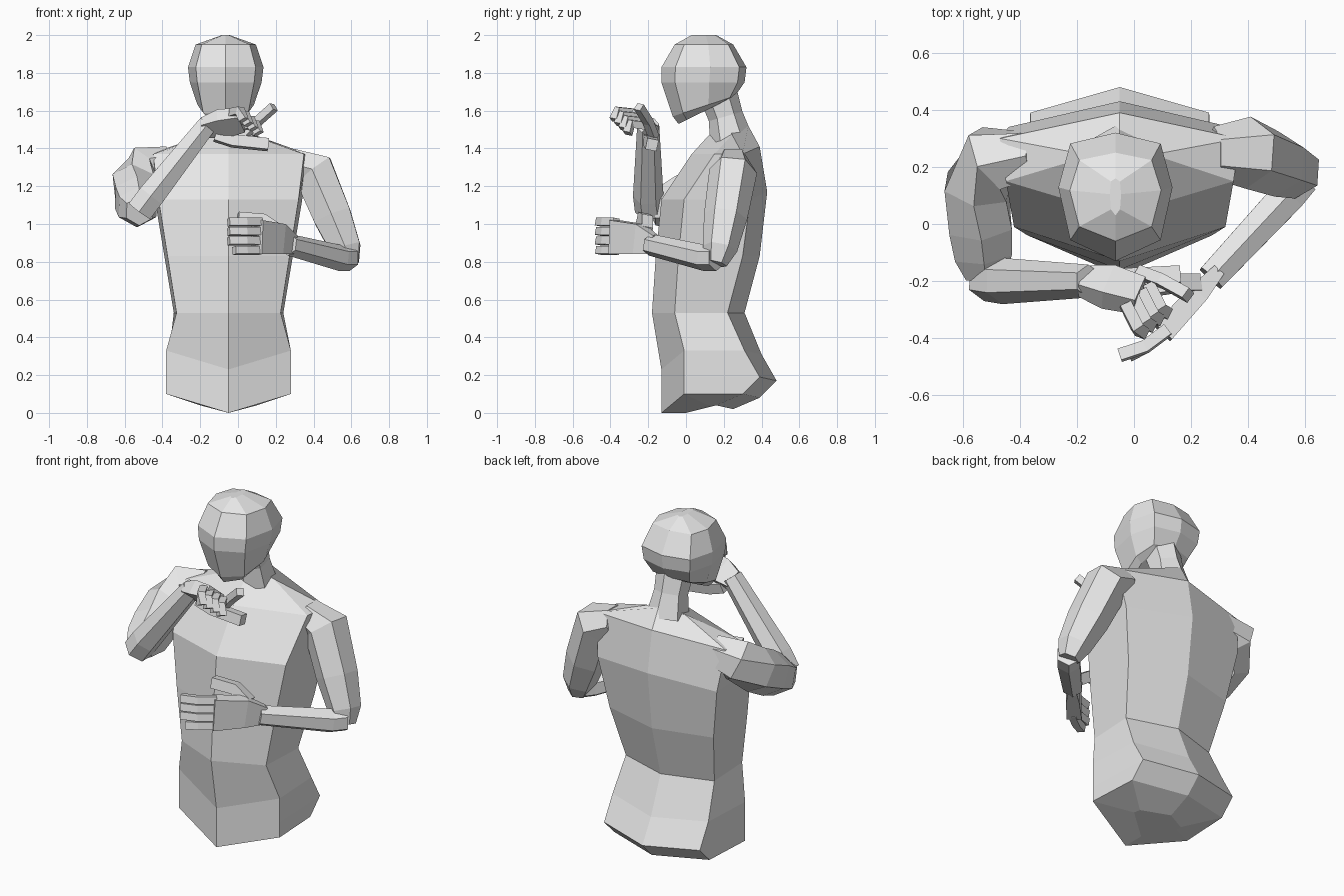
import bpy, bmesh, math
from mathutils import Vector

cube = bpy.data.objects.get("Cube")
if cube:
    bpy.data.objects.remove(cube, do_unlink=True)

COLOUR = (0.8, 0.8, 0.8, 1)
grey = bpy.data.materials.new("plain grey")
grey.use_nodes = True
grey.diffuse_color = COLOUR
grey.node_tree.nodes["Principled BSDF"].inputs["Base Color"].default_value = COLOUR

MIDDLE = -0.05  # the body stands a little to its own right
FORWARD, UP = Vector((0, 1, 0)), Vector((0, 0, 1))


def loft(name, rings):
    """Skin a list of equal-length rings and close both ends."""
    bm = bmesh.new()
    rows = [[bm.verts.new(point) for point in ring] for ring in rings]
    count = len(rows[0])
    for low, high in zip(rows, rows[1:]):
        for i in range(count):
            j = (i + 1) % count
            bm.faces.new((low[i], low[j], high[j], high[i]))
    bm.faces.new(reversed(rows[0]))
    bm.faces.new(rows[-1])
    bmesh.ops.recalc_face_normals(bm, faces=bm.faces[:])
    mesh = bpy.data.meshes.new(name)
    bm.to_mesh(mesh)
    bm.free()
    mesh.materials.append(grey)
    bpy.context.collection.objects.link(bpy.data.objects.new(name, mesh))


def limb(name, stations, reference, sides=6, thickness=1):
    """Sweep a polygon through (x, y, z, radius) stations, thinned sideways."""
    centres = [Vector(station[:3]) for station in stations]
    last = len(centres) - 1
    grow = 1 / math.cos(math.pi / sides)
    rings = []
    for i, centre in enumerate(centres):
        tangent = centres[min(i + 1, last)] - centres[max(i - 1, 0)]
        across = tangent.cross(reference).normalized()
        along = across.cross(tangent).normalized()
        radius = stations[i][3] * grow
        ring = []
        for k in range(sides):
            angle = math.tau * (k + 0.5) / sides
            offset = across * math.cos(angle) * thickness + along * math.sin(angle)
            ring.append(centre + offset * radius)
        rings.append(ring)
    loft(name, rings)


def finger(name, points, radius=0.021):
    """A square rod of constant width through a few points."""
    limb(name, [(*point, radius) for point in points], UP + FORWARD * 0.2, sides=4)


def torso_ring(z, width, front, back):
    """Six-sided section; the hips dip at the centre, the upper back rises."""
    hips = z < 0.4
    front_z = max(0, z - 0.1) if hips else z
    back_z = z - 0.02 if hips else z + 0.04 * (z > 1)
    front_width = width if hips else width * 0.95
    back_width = width * 0.95 if hips else width
    sides = {}
    for sign in (1, -1):
        sides[sign] = [(MIDDLE + sign * front_width, front + 0.12, z),
                       (MIDDLE + sign * back_width, back - 0.09, z)]
    return [(MIDDLE, front, front_z), *sides[1],
            (MIDDLE, back, back_z), *reversed(sides[-1])]


def head_ring(z, width, front, back):
    """Eight-sided section with full corners; the jaw climbs to the back."""
    climb = 0.6 * max(0, 1.75 - z)
    ring = []
    for k in range(8):
        angle = math.tau * k / 8
        corner = 1.12 if k % 2 else 1
        depth = ((1 - math.cos(angle) * corner) / 2) ** 0.8
        x = MIDDLE - 0.015 + width * math.sin(angle) * corner
        ring.append((x, front + depth * (back - front), z + climb * depth))
    return ring


# Torso from its underside up to the neck base: height, half width, front, back
loft("torso", [torso_ring(*row) for row in (
    (0.04, 0.15, 0, 0.25),
    (0.1, 0.33, -0.13, 0.39),
    (0.19, 0.33, -0.13, 0.48),
    (0.33, 0.33, -0.13, 0.4),
    (0.53, 0.29, -0.18, 0.31),
    (0.83, 0.34, -0.16, 0.39),
    (1.13, 0.39, -0.13, 0.43),
    (1.37, 0.42, 0.03, 0.39),
    (1.48, 0.1, 0.13, 0.33))])

# Neck and head
limb("neck", [(MIDDLE, 0.24, 1.44, 0.1), (MIDDLE, 0.21, 1.57, 0.08),
              (MIDDLE, 0.16, 1.72, 0.09)], FORWARD)
loft("head", [head_ring(*row) for row in (
    (1.53, 0.11, -0.04, 0.23),
    (1.57, 0.15, -0.07, 0.26),
    (1.75, 0.19, -0.13, 0.31),
    (1.83, 0.2, -0.13, 0.32),
    (1.95, 0.16, -0.06, 0.25),
    (2, 0.02, 0.03, 0.16))])

# Left arm, bent across the belly
limb("left_upper_arm", [(0.28, 0.25, 1.32, 0.08), (0.4, 0.25, 1.28, 0.11),
                        (0.5, 0.21, 1.04, 0.1), (0.57, 0.18, 0.87, 0.08),
                        (0.59, 0.16, 0.79, 0.05)], FORWARD)
limb("left_forearm", [(0.59, 0.16, 0.82, 0.06), (0.54, 0.1, 0.82, 0.06),
                      (0.27, -0.19, 0.89, 0.05)], UP)
limb("left_palm", [(0.29, -0.17, 0.89, 0.05), (0.22, -0.25, 0.92, 0.08),
                   (0.1, -0.38, 0.93, 0.09)], UP, sides=4, thickness=0.45)

# Left fingers, stacked from the little finger upward
for i, label in enumerate(("little", "ring", "middle", "index")):
    knuckle = Vector((0.12, -0.37, 0.86)) + UP * i * 0.05
    joint = knuckle + Vector((-0.08, -0.06, 0))
    tip = joint + Vector((-0.06 - 0.03 * (i > 0), -0.03, 0))
    finger(f"left_{label}_finger", (knuckle, joint, tip))
finger("left_thumb", ((0.22, -0.21, 0.96), (0.13, -0.21, 1.02), (0, -0.23, 1.03)), 0.03)

# Right arm, raised to the chin
limb("right_upper_arm", [(-0.36, 0.24, 1.32, 0.08), (-0.5, 0.23, 1.29, 0.11),
                         (-0.55, 0.13, 1.21, 0.11), (-0.54, 0, 1.14, 0.11),
                         (-0.53, -0.1, 1.09, 0.1), (-0.52, -0.18, 1.07, 0.07)], UP)
limb("right_forearm", [(-0.52, -0.19, 1.07, 0.07), (-0.46, -0.2, 1.15, 0.07),
                       (-0.16, -0.2, 1.53, 0.05)], FORWARD)

# Right hand: the knuckles run in a slanted line from index to little finger
index_knuckle, little_knuckle = Vector((-0.03, -0.28, 1.59)), Vector((0.05, -0.21, 1.52))
limb("right_palm", [(-0.18, -0.2, 1.51, 0.05), (-0.09, -0.22, 1.53, 0.07),
                    (0.02, -0.25, 1.55, 0.06)],
     index_knuckle - little_knuckle, sides=4, thickness=0.6)
for i, label in enumerate(("index", "middle", "ring", "little")):
    knuckle = index_knuckle.lerp(little_knuckle, i / 3)
    joint = knuckle + Vector((0.04, -0.08, 0.01))
    tip = joint + Vector((0.02, -0.02, -0.05))
    finger(f"right_{label}_finger", (knuckle, joint, tip))
finger("right_thumb", ((0.02, -0.17, 1.46), (0.1, -0.2, 1.54), (0.19, -0.25, 1.62)))
finger("right_hand_heel", ((-0.12, -0.19, 1.47), (-0.03, -0.19, 1.44), (0.16, -0.18, 1.42)), 0.03)
